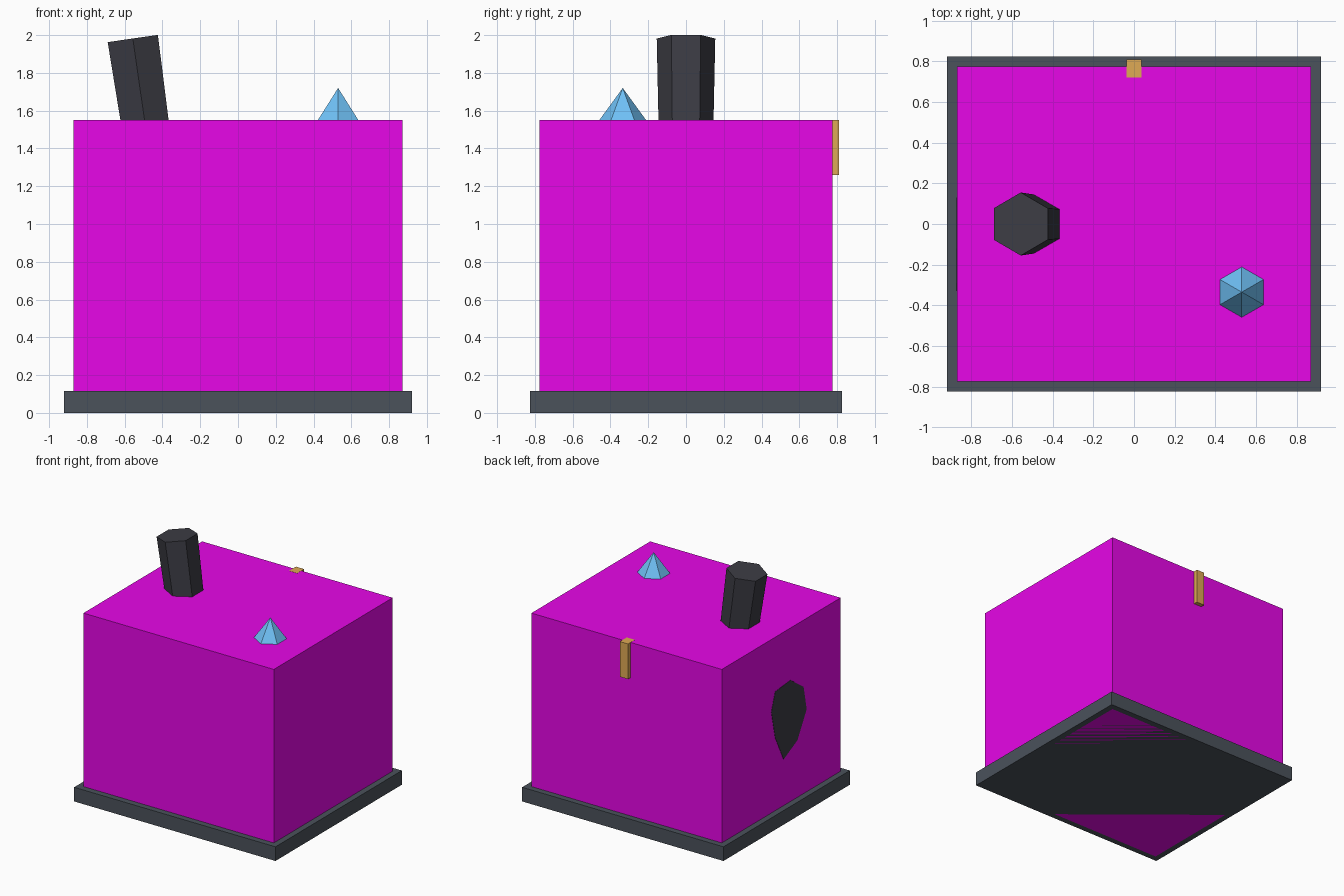
import bpy, bmesh
from math import radians
from mathutils import Matrix, Vector

if "Cube" in bpy.data.objects:
    bpy.data.objects.remove(bpy.data.objects["Cube"])


def material(name, rgb):
    m = bpy.data.materials.new(name)
    m.diffuse_color = (*rgb, 1)
    m.use_nodes = True
    m.node_tree.nodes["Principled BSDF"].inputs["Base Color"].default_value = m.diffuse_color
    return m


MAGENTA = material("magenta", (0.8, 0.002, 0.8))
SLATE = material("slate", (0.07, 0.085, 0.105))
DARK = material("charcoal", (0.045, 0.045, 0.058))
BLUE = material("blue", (0.16, 0.53, 0.92))
GOLD = material("gold", (0.74, 0.40, 0.09))


def finish(name, bm, mat):
    bmesh.ops.recalc_face_normals(bm, faces=bm.faces)
    mesh = bpy.data.meshes.new(name)
    bm.to_mesh(mesh)
    bm.free()
    mesh.materials.append(mat)
    ob = bpy.data.objects.new(name, mesh)
    bpy.context.collection.objects.link(ob)
    return ob


def box(name, lo, hi, mat):
    lo, hi = Vector(lo), Vector(hi)
    bm = bmesh.new()
    bmesh.ops.create_cube(bm, size=1, matrix=Matrix.Translation((lo + hi) / 2)
                          @ Matrix.Diagonal((*(hi - lo), 1)))
    return finish(name, bm, mat)


def hex_cone(name, top, length, r_low, r_top, tilt, mat):
    # six-sided, with its tip centre at the given point
    bm = bmesh.new()
    bmesh.ops.create_cone(bm, cap_ends=True, segments=6, radius1=r_low,
                          radius2=r_top, depth=length,
                          matrix=Matrix.Translation(top)
                          @ Matrix.Rotation(radians(tilt), 4, 'Y')
                          @ Matrix.Translation((0, 0, -length / 2)))
    bmesh.ops.remove_doubles(bm, verts=bm.verts, dist=1e-5)
    return finish(name, bm, mat)


# Base slab and main block, both standing on the ground
box("base_slab", (-0.92, -0.825, 0), (0.92, 0.825, 0.117), SLATE)
box("main_block", (-0.87, -0.775, 0), (0.87, 0.775, 1.55), MAGENTA)

# Leaning hexagonal post and pointed crystal on top
hex_cone("leaning_post", (-0.557, 0, 1.982), 0.8, 0.138, 0.155, -8.2, DARK)
hex_cone("crystal_tip", (0.53, -0.335, 1.72), 0.25, 0.182, 0, 0, BLUE)

# Small clasp on the back
box("back_clasp", (-0.037, 0.72, 1.26), (0.037, 0.81, 1.551), GOLD)

# Faceted rock whose flat end just reaches the left side of the block
outline = [(-0.12, 1.12), (-0.29, 1.0), (-0.33, 0.80), (-0.21, 0.59),
           (-0.03, 0.50), (0.08, 0.72), (0.13, 0.95), (0.08, 1.10)]
bm = bmesh.new()
rings = []
for x, s in ((-0.872, 1.0), (-0.6, 1.25), (-0.4, 0.7)):
    rings.append([bm.verts.new((x, -0.1 + (y + 0.1) * s, 0.82 + (z - 0.82) * s))
                  for y, z in outline])
for a, b in zip(rings, rings[1:]):
    for i in range(len(a)):
        j = (i + 1) % len(a)
        bm.faces.new((a[i], a[j], b[j], b[i]))
bm.faces.new(rings[0])
bm.faces.new(rings[-1])
finish("side_rock", bm, DARK)
